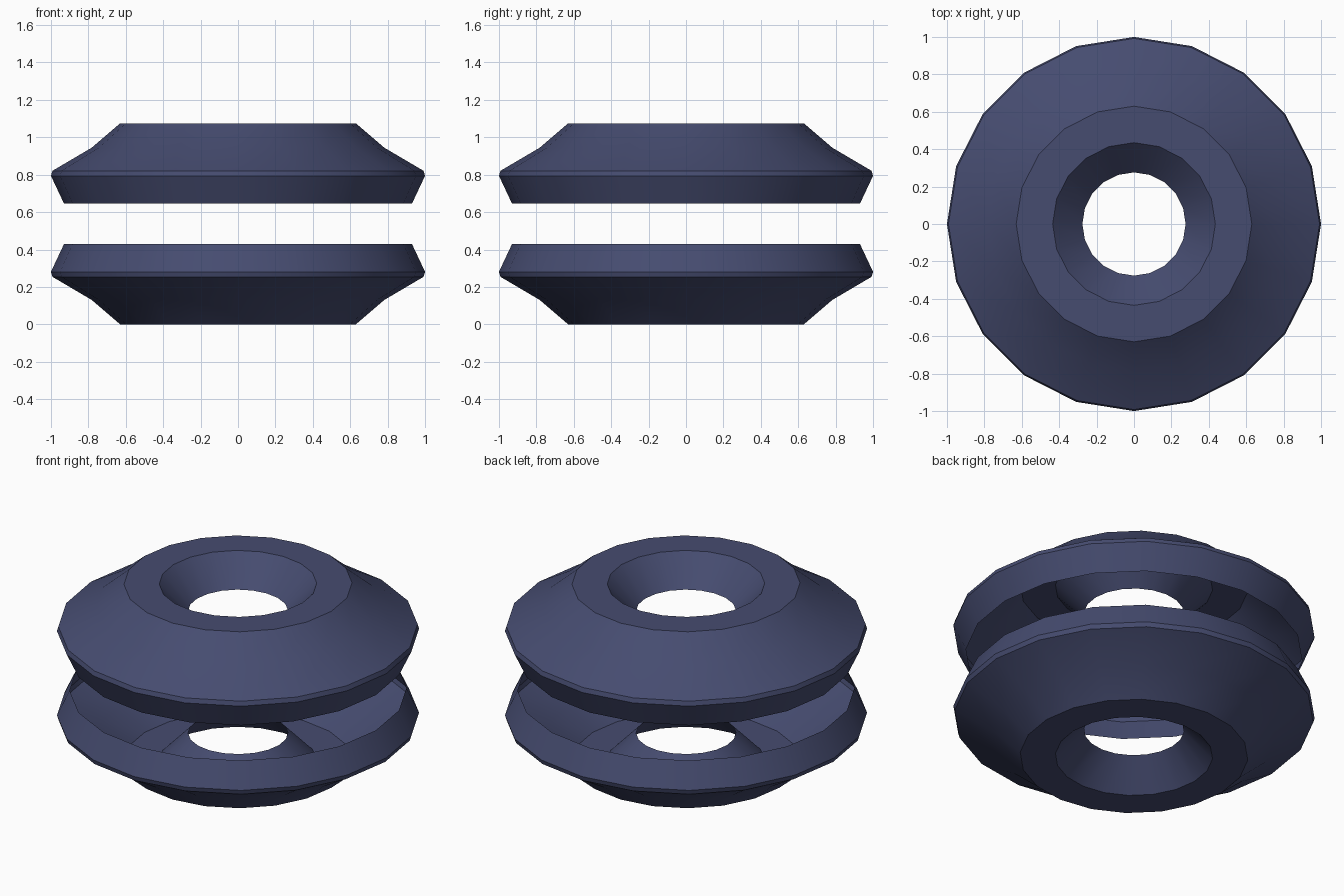
import bpy, math

if "Cube" in bpy.data.objects:
    bpy.data.objects.remove(bpy.data.objects["Cube"])

SIDES = 20
HEIGHT = 1.075

# Thin shell profile of the lower half: neck, hub ring, flared flank, rim
PROFILE = [(0.276, 0.165), (0.435, 0.0), (0.63, 0.0), (0.783, 0.131),
           (0.992, 0.254), (1.0, 0.281), (0.93, 0.43)]

mat = bpy.data.materials.new("dark_blue")
mat.diffuse_color = (0.061, 0.072, 0.162, 1)
mat.use_nodes = True
mat.node_tree.nodes["Principled BSDF"].inputs["Base Color"].default_value = mat.diffuse_color


def lathe(name, profile):
    verts, faces = [], []
    for r, z in profile:
        for i in range(SIDES):
            a = 2 * math.pi * i / SIDES
            verts.append((r * math.cos(a), r * math.sin(a), z))
    for k in range(len(profile) - 1):
        for i in range(SIDES):
            j = (i + 1) % SIDES
            a, b = k * SIDES, (k + 1) * SIDES
            faces.append((a + i, a + j, b + j, b + i))
    mesh = bpy.data.meshes.new(name)
    mesh.from_pydata(verts, [], faces)
    mesh.materials.append(mat)
    obj = bpy.data.objects.new(name, mesh)
    bpy.context.collection.objects.link(obj)
    bpy.ops.object.select_all(action='DESELECT')
    obj.select_set(True)
    bpy.context.view_layer.objects.active = obj
    bpy.ops.object.shade_smooth_by_angle(angle=math.radians(25))
    return obj


# Lower shell, and upper shell as its mirror image (reversed to keep normals outward)
lower = lathe("lower_shell", PROFILE)
upper = lathe("upper_shell", [(r, HEIGHT - z) for r, z in reversed(PROFILE)])

# Outward-facing normals
for obj, sign in ((lower, -1), (upper, 1)):
    hub = max(obj.data.polygons, key=lambda p: abs(p.normal.z))
    if hub.normal.z * sign < 0:
        obj.data.flip_normals()
